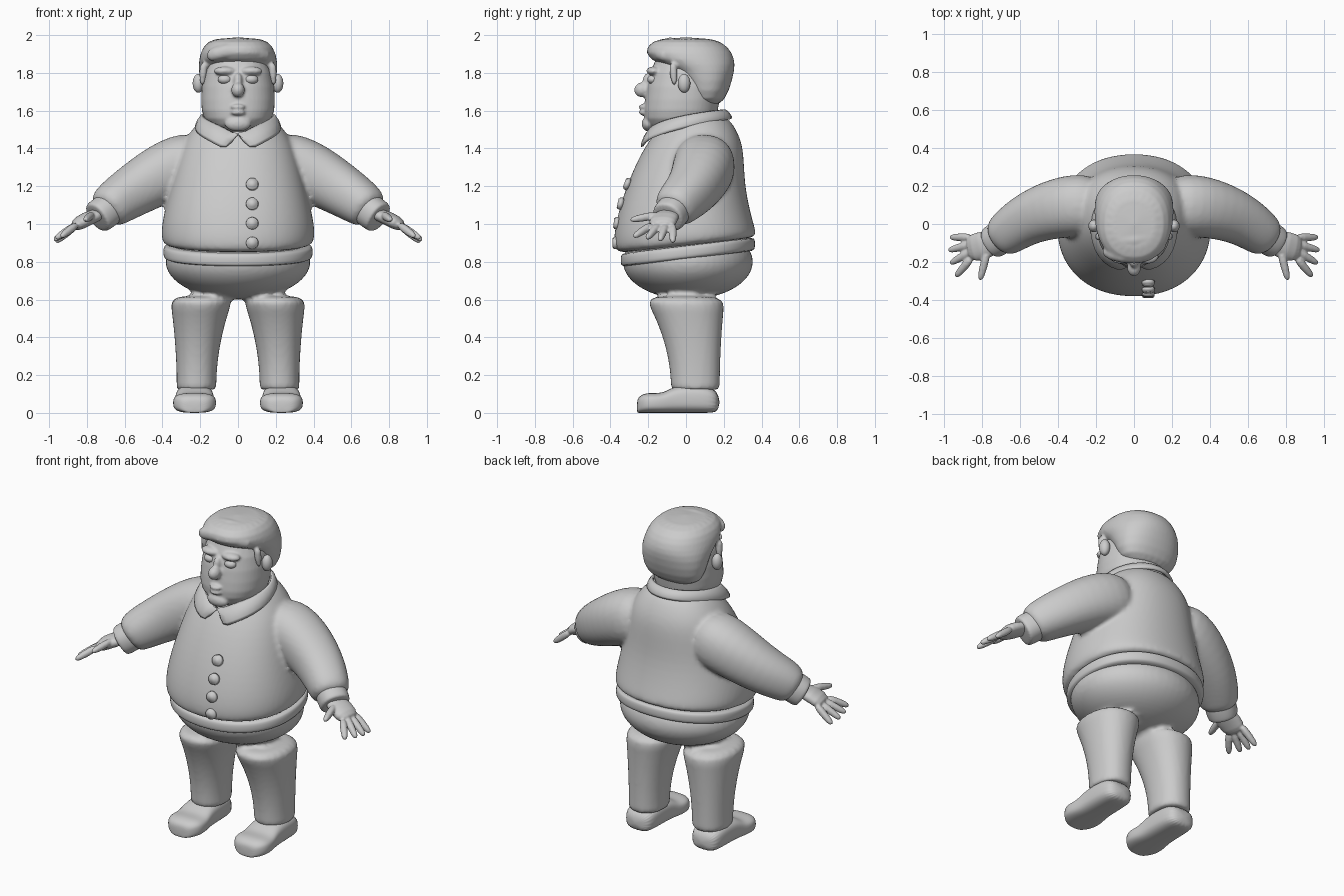
import bpy, bmesh, math
from mathutils import Vector, Matrix

if "Cube" in bpy.data.objects:
    bpy.data.objects.remove(bpy.data.objects["Cube"])

grey = (0.6, 0.6, 0.6, 1)
clay = bpy.data.materials.new("plain grey")
clay.use_nodes = True
clay.diffuse_color = grey
clay.node_tree.nodes["Principled BSDF"].inputs["Base Color"].default_value = grey


def level(z, front, back, half, x=0, tilt=0):
    """Horizontal section, optionally tilted up towards the back."""
    middle, radius = (front + back) / 2, (back - front) / 2
    centre = Vector((x, middle, z + tilt * middle))
    return centre, Vector((half, 0, 0)), Vector((0, radius, tilt * radius))


def tube(path, radii, flatness=1):
    """Sections square to a path, optionally flattened vertically."""
    path = [Vector(point) for point in path]
    sections = []
    for i, (point, radius) in enumerate(zip(path, radii)):
        before, after = path[max(i - 1, 0)], path[min(i + 1, len(path) - 1)]
        tangent = (after - before).normalized()
        across = tangent.orthogonal() if abs(tangent.z) > 0.9 else tangent.cross(Vector((0, 0, 1)))
        across.normalize()
        sections.append((point, across * radius, across.cross(tangent) * radius * flatness))
    return sections


def loft(bm, sections, power=2.2, count=24):
    """Closed skin through superellipse sections."""
    def bend(value):
        return math.copysign(abs(value) ** (2 / power), value)

    angles = [math.tau * k / count for k in range(count)]
    rings = [[bm.verts.new(centre + u * bend(math.cos(a)) + v * bend(math.sin(a))) for a in angles]
             for centre, u, v in sections]
    for low, high in zip(rings, rings[1:]):
        for k in range(count):
            following = (k + 1) % count
            bm.faces.new((low[k], low[following], high[following], high[k]))
    bm.faces.new(reversed(rings[0]))
    bm.faces.new(rings[-1])


def ball(bm, centre, radii):
    matrix = Matrix.Translation(centre) @ Matrix.Diagonal((*radii, 1))
    bmesh.ops.create_uvsphere(bm, u_segments=24, v_segments=16, radius=1, matrix=matrix)


def finish(bm, name, subdivide=1, voxel=0, mirror=False, thickness=0):
    """Turn the mesh into an object; a voxel size fuses its pieces."""
    bmesh.ops.recalc_face_normals(bm, faces=bm.faces)
    mesh = bpy.data.meshes.new(name)
    bm.to_mesh(mesh)
    bm.free()
    mesh.materials.append(clay)
    for polygon in mesh.polygons:
        polygon.use_smooth = True
    part = bpy.data.objects.new(name, mesh)
    bpy.context.collection.objects.link(part)
    if mirror:
        part.modifiers.new("mirror", "MIRROR").use_clip = True
    if thickness:
        solid = part.modifiers.new("thickness", "SOLIDIFY")
        solid.thickness, solid.offset = thickness, 0
    if subdivide:
        surface = part.modifiers.new("subdivide", "SUBSURF")
        surface.levels = surface.render_levels = subdivide
    if voxel:
        remesh = part.modifiers.new("fuse", "REMESH")
        remesh.mode, remesh.voxel_size, remesh.use_smooth_shade = "VOXEL", voxel, True
        relax = part.modifiers.new("relax", "SMOOTH")
        relax.factor, relax.iterations = 0.5, 3


# Shirt: round torso with both sleeves blended in
bm = bmesh.new()
torso = ((0.88, -0.34, 0.34, 0.37), (0.9, -0.39, 0.38, 0.41), (1, -0.38, 0.36, 0.41), (1.2, -0.32, 0.31, 0.36),
         (1.4, -0.23, 0.31, 0.31), (1.5, -0.15, 0.27, 0.25), (1.6, -0.1, 0.2, 0.15))
loft(bm, [level(*row, tilt=max(0, 1 - row[0])) for row in torso])
for side in (1, -1):
    arm = ((0.15, 0.1, 1.35), (0.35, 0.1, 1.3), (0.55, 0.04, 1.18), (0.67, -0.05, 1.1), (0.71, -0.08, 1.06))
    loft(bm, tube([(side * x, y, z) for x, y, z in arm], (0.16, 0.17, 0.14, 0.12, 0.1)))
finish(bm, "shirt", subdivide=2, voxel=0.014)

# Sleeve cuffs
bm = bmesh.new()
elbow_end, hand_end = Vector((0.67, -0.05, 1.09)), Vector((0.75, -0.1, 1.03))
loft(bm, tube([elbow_end.lerp(hand_end, t) for t in (0, 0.1, 0.9, 1)], (0.08, 0.09, 0.09, 0.08)))
finish(bm, "cuffs", subdivide=2, mirror=True)

# Hands: flat palm with a fan of four fingers and a thumb
bm = bmesh.new()
loft(bm, tube([(0.71, -0.08, 1.06), (0.8, -0.12, 1.03), (0.88, -0.13, 0.98)], (0.06, 0.08, 0.07), flatness=0.5))
digits = [((0.85, -0.07 - 0.035 * i, 1), (0.98 - 0.01 * (i - 1) ** 2, -0.07 - 0.07 * i, 0.9 + 0.01 * i))
          for i in range(4)]
digits.append(((0.77, -0.14, 1.05), (0.81, -0.3, 1.02)))
for base, tip in digits:
    base, tip = Vector(base), Vector(tip)
    loft(bm, tube([base, base.lerp(tip, 0.6), tip], (0.023, 0.022, 0.015)), count=12)
finish(bm, "hands", voxel=0.006, mirror=True)

# Trousers: round hips and two legs that flare towards the hip
bm = bmesh.new()
ball(bm, (0, 0.01, 0.8), (0.39, 0.35, 0.2))
for side in (1, -1):
    leg = []
    for step in range(7):
        t = step / 6
        flare = t * t
        leg.append(level(0.13 + t / 2, -0.08 - 0.15 * flare, 0.18 + 0.03 * flare,
                         0.105 + 0.07 * flare, x=side * (0.22 - 0.03 * flare)))
    # A short turned edge closes the trouser leg
    loft(bm, [level(0.12, -0.08, 0.18, 0.11, x=side * 0.22)] + leg)
finish(bm, "trousers", voxel=0.014)

# Waistband
bm = bmesh.new()
for_edges = ((0.81, 0.02), (0.82, 0), (0.88, 0), (0.89, 0.02))
loft(bm, [level(z, inset - 0.35, 0.37 - inset, 0.4 - inset, tilt=0.12) for z, inset in for_edges])
finish(bm, "waistband", subdivide=2)

# Shoes: heel to toe as (position, half width, height)
bm = bmesh.new()
outline = ((0.18, 0.08, 0.11), (0.1, 0.1, 0.15), (-0.06, 0.1, 0.15), (-0.12, 0.11, 0.1),
           (-0.2, 0.12, 0.11), (-0.25, 0.08, 0.09), (-0.26, 0.04, 0.06))
loft(bm, [(Vector((0.23, y, height / 2)), Vector((half, 0, 0)), Vector((0, 0, height / 2)))
          for y, half, height in outline], power=3)
finish(bm, "shoes", subdivide=2, mirror=True)

# Collar: folded strip that drops into a point at the front
bm = bmesh.new()
previous = None
for step in range(9):
    angle = math.pi * step / 8
    forward = math.cos(angle / 2) ** 2
    height = 1.475 + 0.135 * math.sin(angle / 2) ** 0.7
    upper = bm.verts.new((0.19 * math.sin(angle), -0.2 * math.cos(angle), height))
    lower = bm.verts.new((0.2 * math.sin(angle) + 0.06 * forward, -0.25 * math.cos(angle),
                          height - 0.055 - 0.04 * forward))
    if previous:
        bm.faces.new((*previous, lower, upper))
    previous = (upper, lower)
finish(bm, "collar", mirror=True, thickness=0.03)

# Buttons follow the curve of the belly
bm = bmesh.new()
for i in range(4):
    place = Matrix.Translation((0.075, 0.007 * i * i - 0.375, 0.9 + 0.104 * i))
    turn = Matrix.Rotation(math.pi / 2 - 0.12 * i, 4, "X")
    bmesh.ops.create_cone(bm, cap_ends=True, segments=24, radius1=0.035, radius2=0.03, depth=0.03,
                          matrix=place @ turn @ Matrix.Rotation(math.pi, 4, "X") @ Matrix.Rotation(math.pi, 4, "X"))
rims = [edge for edge in bm.edges if any(len(face.verts) > 4 for face in edge.link_faces)]
bmesh.ops.bevel(bm, geom=rims, offset=0.005, segments=2, affect="EDGES")
finish(bm, "buttons", subdivide=0)

# Head with heavy jaw, brow, nose, lips and chin
bm = bmesh.new()
skull = ((1.43, -0.08, 0.14, 0.11), (1.5, -0.18, 0.15, 0.12), (1.55, -0.23, 0.16, 0.19),
         (1.65, -0.22, 0.18, 0.2), (1.8, -0.2, 0.2, 0.19), (1.95, -0.13, 0.15, 0.12))
loft(bm, [level(*row) for row in skull])
ball(bm, (0, -0.23, 1.71), (0.036, 0.045, 0.04))
ball(bm, (0, -0.2, 1.755), (0.024, 0.03, 0.045))
for lip in (1.62, 1.59):
    ball(bm, (0, -0.22, lip), (0.04, 0.03, 0.016))
ball(bm, (0, -0.2, 1.53), (0.07, 0.035, 0.04))
for side in (1, -1):
    ball(bm, (side * 0.07, -0.17, 1.81), (0.06, 0.04, 0.024))
finish(bm, "head", voxel=0.008)

# Eyes and ears
bm = bmesh.new()
ball(bm, (0.07, -0.175, 1.765), (0.037, 0.03, 0.025))
finish(bm, "eyes", subdivide=0, mirror=True)
bm = bmesh.new()
ball(bm, (0.21, -0.01, 1.745), (0.03, 0.033, 0.05))
finish(bm, "ears", subdivide=0, mirror=True)

# Hair: cap reaching down to the nape, sideburns and swept locks
bm = bmesh.new()
cap = ((1.62, 0.04, 0.18, 0.15), (1.7, 0, 0.23, 0.2), (1.82, -0.06, 0.26, 0.21),
       (1.87, -0.21, 0.26, 0.21), (1.94, -0.22, 0.23, 0.19), (1.99, -0.14, 0.14, 0.13))
loft(bm, [level(*row) for row in cap])
for side in (1, -1):
    loft(bm, tube([(side * 0.18, -0.07, 1.87), (side * 0.19, -0.06, 1.72)], (0.03, 0.015)), count=12)
for i in range(3):
    lock = [(0.17 * s, 0.08 * i - 0.18 + 0.07 * s * s + 0.02 * s, 1.93 + 0.03 * min(i, 1) - 0.05 * s * s)
            for s in (-1, -0.4, 0.4, 1)]
    loft(bm, tube(lock, [0.04] * len(lock)), count=12)
finish(bm, "hair", voxel=0.009)
